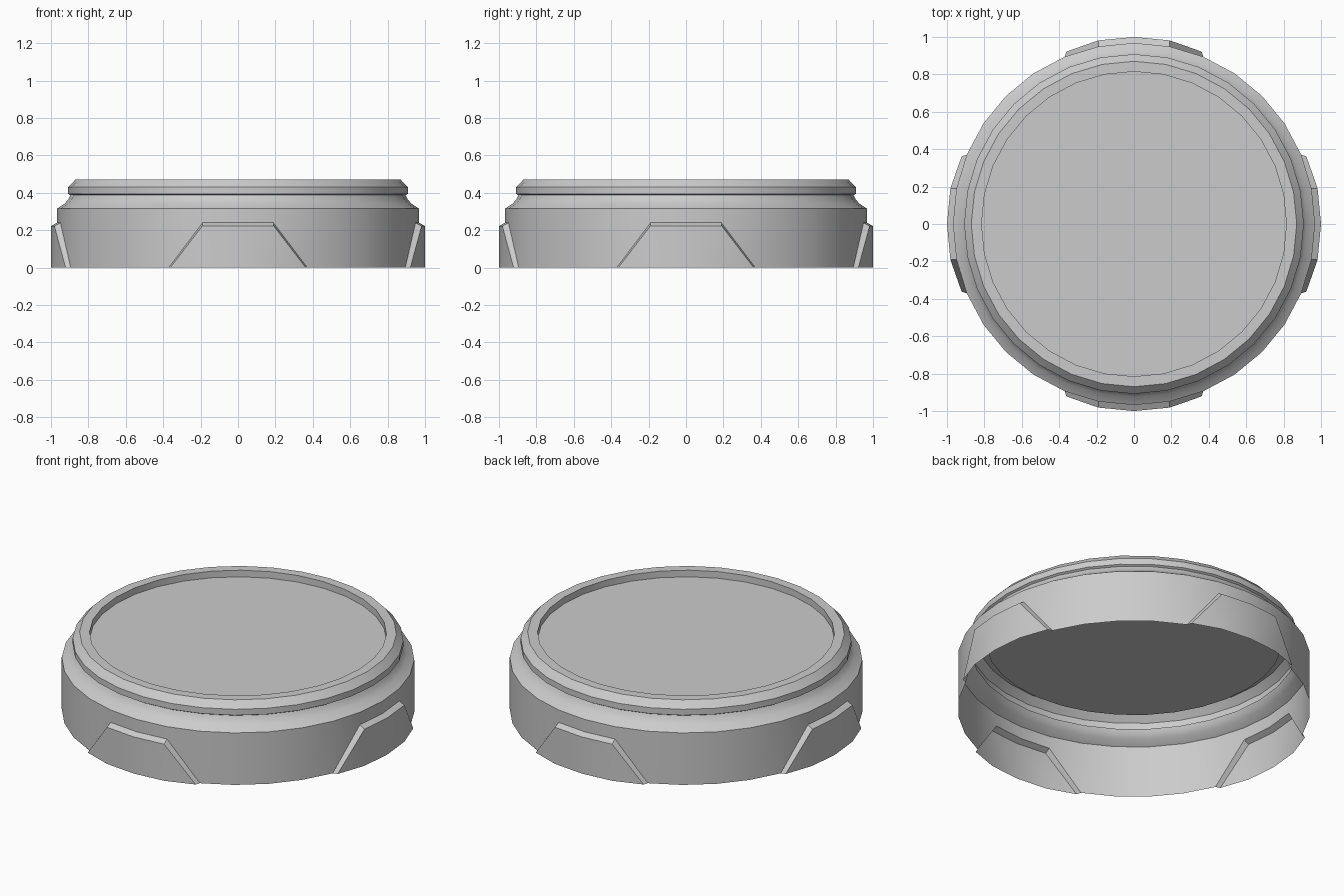
import bpy
import bmesh
from math import sin, cos, radians

cube = bpy.data.objects.get("Cube")
if cube:
    bpy.data.objects.remove(cube, do_unlink=True)

SIDES = 32
STEP = 360 / SIDES
BODY_R = 0.968
PLATE_TOP = 0.24

grey = bpy.data.materials.new("plain grey")
grey.use_nodes = True
colour = (0.6, 0.6, 0.6, 1)
grey.diffuse_color = colour
grey.node_tree.nodes["Principled BSDF"].inputs["Base Color"].default_value = colour


def polar(r, degrees, z):
    a = radians(degrees)
    return (r * cos(a), r * sin(a), z)


def add_object(name, bm):
    mesh = bpy.data.meshes.new(name)
    bm.to_mesh(mesh)
    bm.free()
    mesh.materials.append(grey)
    obj = bpy.data.objects.new(name, mesh)
    bpy.context.collection.objects.link(obj)
    bpy.ops.object.select_all(action='DESELECT')
    obj.select_set(True)
    bpy.context.view_layer.objects.active = obj
    bpy.ops.object.shade_smooth_by_angle(angle=radians(32))
    return obj


def bridge(bm, low, high, closed=False):
    """Join two rows of vertices, collapsing shared corners to triangles."""
    n = len(low)
    for i in range(n if closed else n - 1):
        j = (i + 1) % n
        corners = list(dict.fromkeys((low[i], low[j], high[j], high[i])))
        bm.faces.new(corners)


# Shell: open underneath, its lower edge rises around the four plates
bm = bmesh.new()
bottom = []
for i in range(SIDES):
    beside_plate = i % 8 in (7, 0, 1)
    bottom.append(bm.verts.new(polar(BODY_R, i * STEP, PLATE_TOP if beside_plate else 0)))
profile = [(BODY_R, 0.315), (0.925, 0.343), (0.905, 0.368), (0.896, 0.387),
           (0.908, 0.394), (0.908, 0.43), (0.87, 0.47), (0.815, 0.47), (0.815, 0.43)]
row = bottom
for r, z in profile:
    ring = [bm.verts.new(polar(r, i * STEP, z)) for i in range(SIDES)]
    bridge(bm, row, ring, closed=True)
    row = ring
add_object("lid_shell", bm)

# Recessed disc on top
bm = bmesh.new()
bm.faces.new([bm.verts.new(polar(*[0.815, i * STEP, 0.43])) for i in range(SIDES)])
add_object("recessed_top", bm)

# Raised plates with bevelled borders, one per side
for name, turn in (("left", 0), ("back", 90), ("right", 180), ("front", 270)):
    bm = bmesh.new()
    border, face_top, face_low = [], [], []
    for k in range(-2, 3):
        end = abs(k) == 2
        angle = k * STEP
        border.append(bm.verts.new(polar(BODY_R, turn + angle, 0 if end else PLATE_TOP)))
        r = 0.99 if end else 1
        inner = angle * (0.952 if end else 0.98)
        top = bm.verts.new(polar(r, turn + inner, 0 if end else 0.222))
        face_top.append(top)
        face_low.append(top if end else bm.verts.new(polar(r, turn + inner, 0)))
    bridge(bm, face_top, border)
    bridge(bm, face_low, face_top)
    add_object(name + "_grip_plate", bm)
